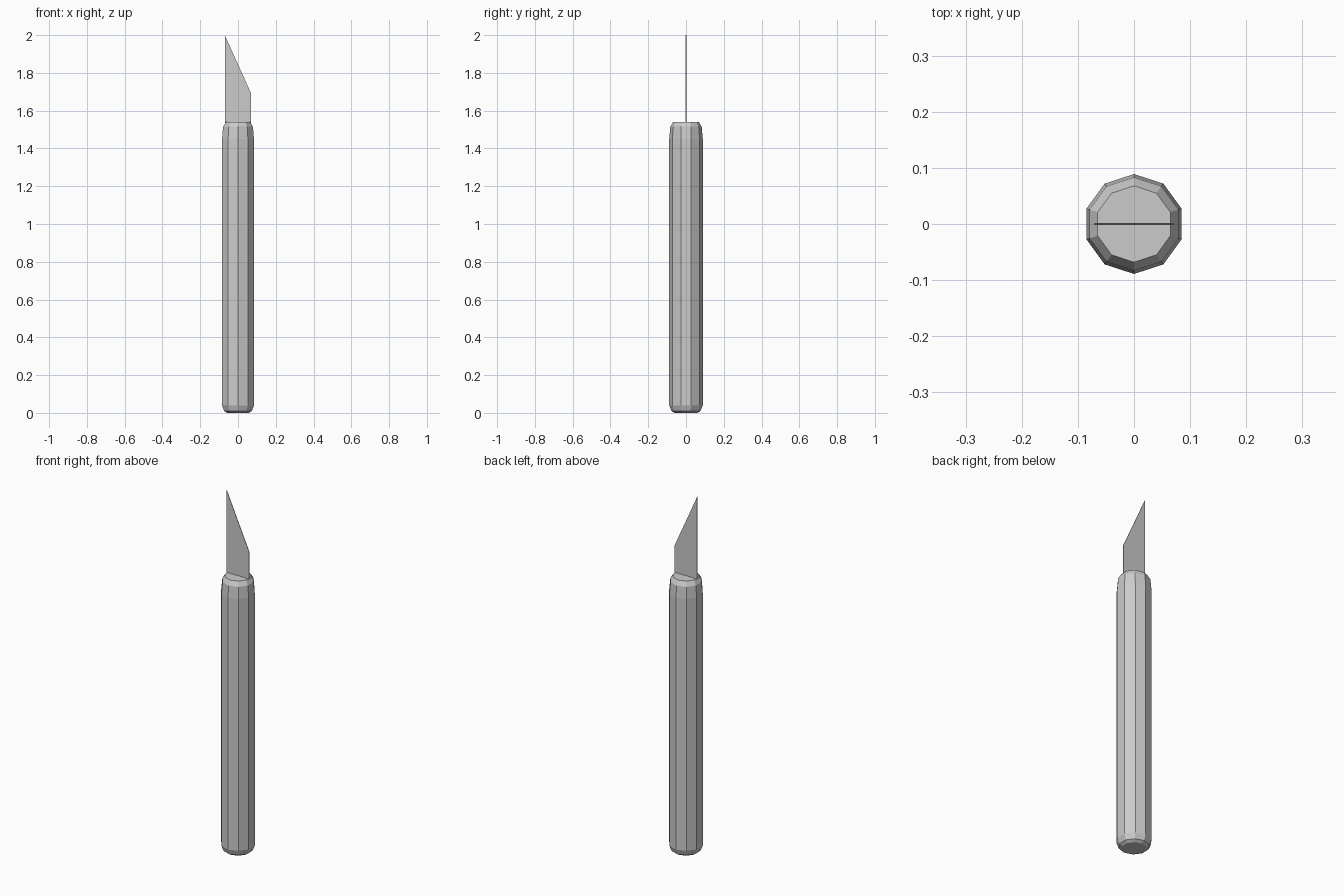
import bpy, bmesh
from math import sin, cos, pi

if "Cube" in bpy.data.objects:
    bpy.data.objects.remove(bpy.data.objects["Cube"])

SIDES = 10


def make_object(name, bm):
    bmesh.ops.recalc_face_normals(bm, faces=bm.faces[:])
    mesh = bpy.data.meshes.new(name)
    bm.to_mesh(mesh)
    bm.free()
    obj = bpy.data.objects.new(name, mesh)
    bpy.context.collection.objects.link(obj)
    return obj


# Handle: ten-sided bar with rounded ends, as (radius, height) rings
profile = [(0.061, 0.0), (0.077, 0.01), (0.089, 0.04),
           (0.089, 1.45), (0.083, 1.515), (0.068, 1.54)]
bm = bmesh.new()
rings = []
for r, z in profile:
    angles = [pi / 2 + 2 * pi * i / SIDES for i in range(SIDES)]
    rings.append([bm.verts.new((r * cos(a), r * sin(a), z)) for a in angles])
for low, high in zip(rings, rings[1:]):
    for i in range(SIDES):
        j = (i + 1) % SIDES
        bm.faces.new((low[i], low[j], high[j], high[i]))
bm.faces.new(rings[0])
bm.faces.new(rings[-1])
make_object("handle", bm)

# Blade: thin slanted plate standing in the top of the handle
outline = [(-0.07, 1.535), (0.07, 1.535), (0.07, 1.69), (-0.07, 2.0)]
thickness = 0.003
bm = bmesh.new()
face = bm.faces.new([bm.verts.new((x, -thickness / 2, z)) for x, z in outline])
extruded = bmesh.ops.extrude_face_region(bm, geom=[face], use_keep_orig=True)
moved = [g for g in extruded["geom"] if isinstance(g, bmesh.types.BMVert)]
bmesh.ops.translate(bm, verts=moved, vec=(0, thickness, 0))
make_object("blade", bm)
